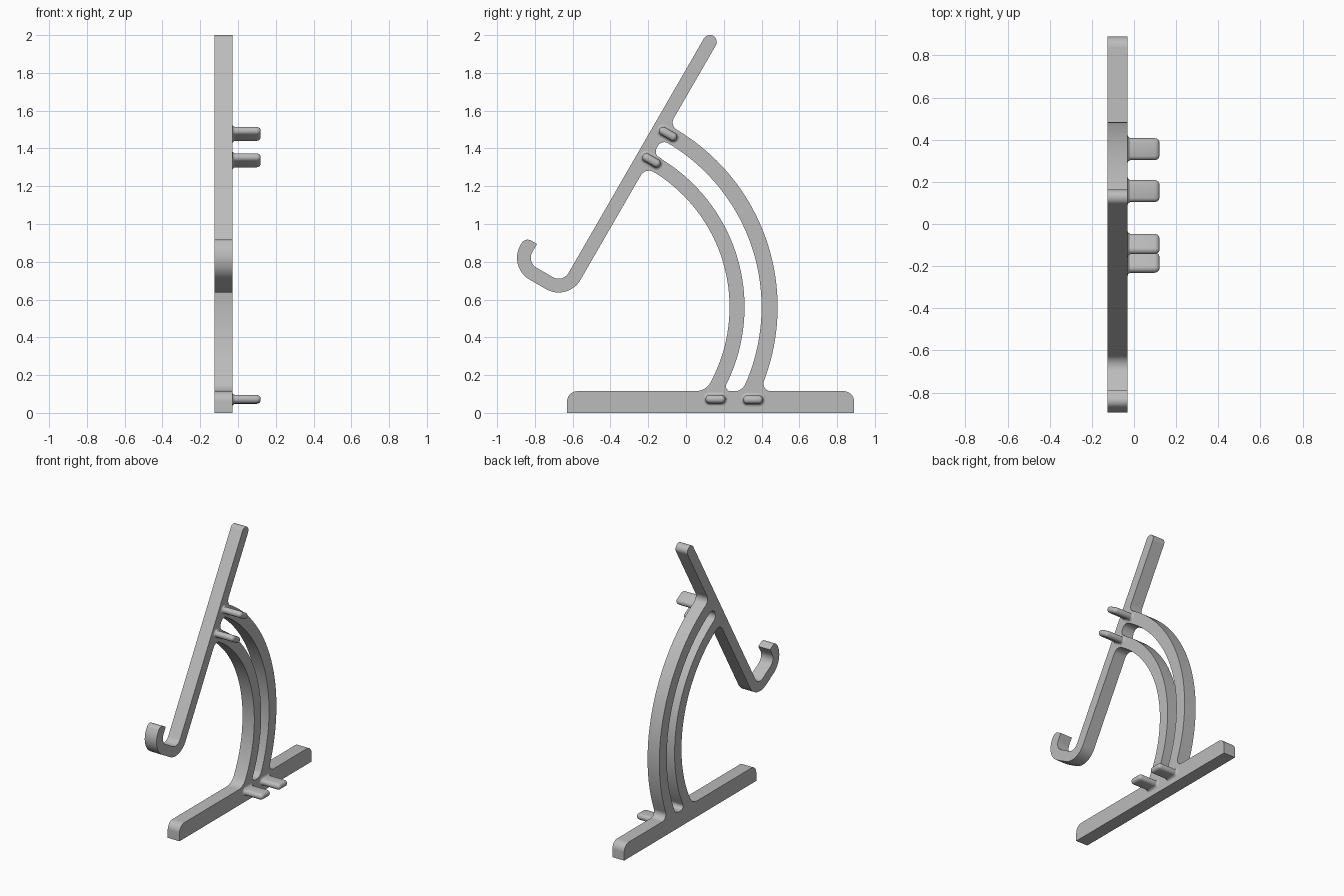
import bpy, bmesh, math
from mathutils import Vector as V

cube = bpy.data.objects.get("Cube")
if cube:
    bpy.data.objects.remove(cube)

grey = bpy.data.materials.new("light_grey")
grey.use_nodes = True
grey.diffuse_color = (0.5, 0.5, 0.5, 1)
grey.node_tree.nodes["Principled BSDF"].inputs["Base Color"].default_value = (0.5, 0.5, 0.5, 1)

X0, X1 = -0.125, -0.03            # plate thickness range
T = V((0.5, math.sqrt(0.75)))     # along the back bar
N = V((math.sqrt(0.75), -0.5))    # across the back bar
FLAT, UP = V((1, 0)), V((0, 1))
CENTRE = V((-0.608, 0.56))        # shared centre of the curved struts
BASE_H, W0, W1 = 0.115, -0.909, -0.836


def bar(u, w):
    """Point in back bar coordinates: u along it, w across it."""
    return T * u + N * w


def arc(c, p, q, step=0.07):
    """Points on the short way from p to q around c."""
    a, b = p - c, q - c
    sweep = math.atan2(a.x * b.y - a.y * b.x, a.dot(b))
    n = max(3, round(abs(sweep) / step))
    start = math.atan2(a.y, a.x)
    return [c + a.length * V((math.cos(start + sweep * i / n), math.sin(start + sweep * i / n)))
            for i in range(n + 1)]


def fillet(n, off, t, radius, side, r):
    """Fillet between a straight edge and a strut circle: centre, point on line, point on circle."""
    h = off + r - CENTRE.dot(n)
    f = CENTRE + n * h + t * math.sqrt((radius + side * r) ** 2 - h * h)
    return f, f - n * r, CENTRE + (f - CENTRE).normalized() * radius


def strut_edge(radius, side, r_low, r_high):
    """Strut edge from the base up to the bar, with a fillet at each end."""
    f, line, ring = fillet(UP, BASE_H, FLAT, radius, side, r_low)
    g, line2, ring2 = fillet(N, W1, T, radius, side, r_high)
    return arc(f, line, ring, 0.15) + arc(CENTRE, ring, ring2, 0.035) + arc(g, ring2, line2, 0.15)


def finish(bm, name):
    bmesh.ops.remove_doubles(bm, verts=bm.verts, dist=1e-5)
    bmesh.ops.recalc_face_normals(bm, faces=bm.faces)
    me = bpy.data.meshes.new(name)
    bm.to_mesh(me)
    bm.free()
    me.materials.append(grey)
    ob = bpy.data.objects.new(name, me)
    bpy.context.collection.objects.link(ob)
    bpy.ops.object.select_all(action="DESELECT")
    ob.select_set(True)
    bpy.context.view_layer.objects.active = ob
    bpy.ops.object.shade_smooth_by_angle(angle=math.radians(32))
    return ob


# Side profile: foot, outer strut, bar tip, hook, inner strut
r = 0.055
right, left = V((0.89 - r, BASE_H - r)), V((-0.63 + r, BASE_H - r))
tip = bar(1.764, (W0 + W1) / 2)
tip_r = (W1 - W0) / 2
low, front = bar(0.33, -0.969), bar(0.33, -1.07)   # hook bend centres
R_OUT, R_IN = 0.133, 0.06
end = bar(0.343, -1.166)

outline = [V((-0.63, 0)), V((0.89, 0))]
outline += arc(right, right + FLAT * r, right + UP * r, 0.15)
outline += strut_edge(1.093, 1, 0.04, 0.045)
outline += arc(tip, tip + N * tip_r, tip + T * tip_r, 0.15)
outline += arc(tip, tip + T * tip_r, tip - N * tip_r, 0.15)
outline += arc(low, low + N * R_IN, low - T * R_IN)
outline += arc(front, front - T * R_IN, front - N * R_IN)
outline += [bar(0.38, -1.13)]
outline += arc(end, end + T * 0.037, end - N * 0.037, 0.15)
outline += arc(front, front - N * R_OUT, front - T * R_OUT)
outline += arc(low, low - T * R_OUT, low + N * R_OUT)
outline += strut_edge(0.8385, -1, 0.09, 0.05)[::-1]
outline += arc(left, left + UP * r, left - FLAT * r, 0.15)

# Slot between the two struts
slot = strut_edge(1.008, -1, 0.06, 0.04) + strut_edge(0.918, 1, 0.025, 0.04)[::-1]

bm = bmesh.new()
edges = []
for loop in (outline, slot):
    pts = [p for i, p in enumerate(loop) if (p - loop[i - 1]).length > 1e-4]
    vs = [bm.verts.new((X0, p.x, p.y)) for p in pts]
    edges += [bm.edges.new((vs[i - 1], vs[i])) for i in range(len(vs))]
bmesh.ops.triangle_fill(bm, edges=edges, use_beauty=True, use_dissolve=False)
ext = bmesh.ops.extrude_face_region(bm, geom=bm.faces[:], use_keep_orig=True)
bmesh.ops.translate(bm, vec=(X1 - X0, 0, 0),
                    verts=[g for g in ext["geom"] if isinstance(g, bmesh.types.BMVert)])
finish(bm, "side_frame")


# Connecting pegs: rounded tabs with a flared root and softened end
def peg(name, c, axis):
    rings = [(-0.036, 0.013), (-0.03, 0.013), (-0.027, 0.006), (-0.018, 0), (0.098, 0),
             (0.109, -0.003), (0.116, -0.008), (0.12, -0.017)]
    across = V((-axis.y, axis.x))
    bm = bmesh.new()
    prev = None
    for x, grow in rings:
        ring = []
        for i in range(24):
            a = (i + 0.5) * math.tau / 24
            s = 0.0225 + grow
            p = c + axis * (math.copysign(0.03, math.cos(a)) + s * math.cos(a)) + across * s * math.sin(a)
            ring.append(bm.verts.new((x, p.x, p.y)))
        if prev:
            for i in range(24):
                bm.faces.new((prev[i - 1], prev[i], ring[i], ring[i - 1]))
        else:
            bm.faces.new(ring)
        prev = ring
    bm.faces.new(prev)
    finish(bm, name)


peg("upper_rear_peg", V((-0.095, 1.477)), N)
peg("upper_front_peg", V((-0.183, 1.337)), N)
peg("base_front_peg", V((0.156, 0.073)), FLAT)
peg("base_rear_peg", V((0.355, 0.07)), FLAT)
